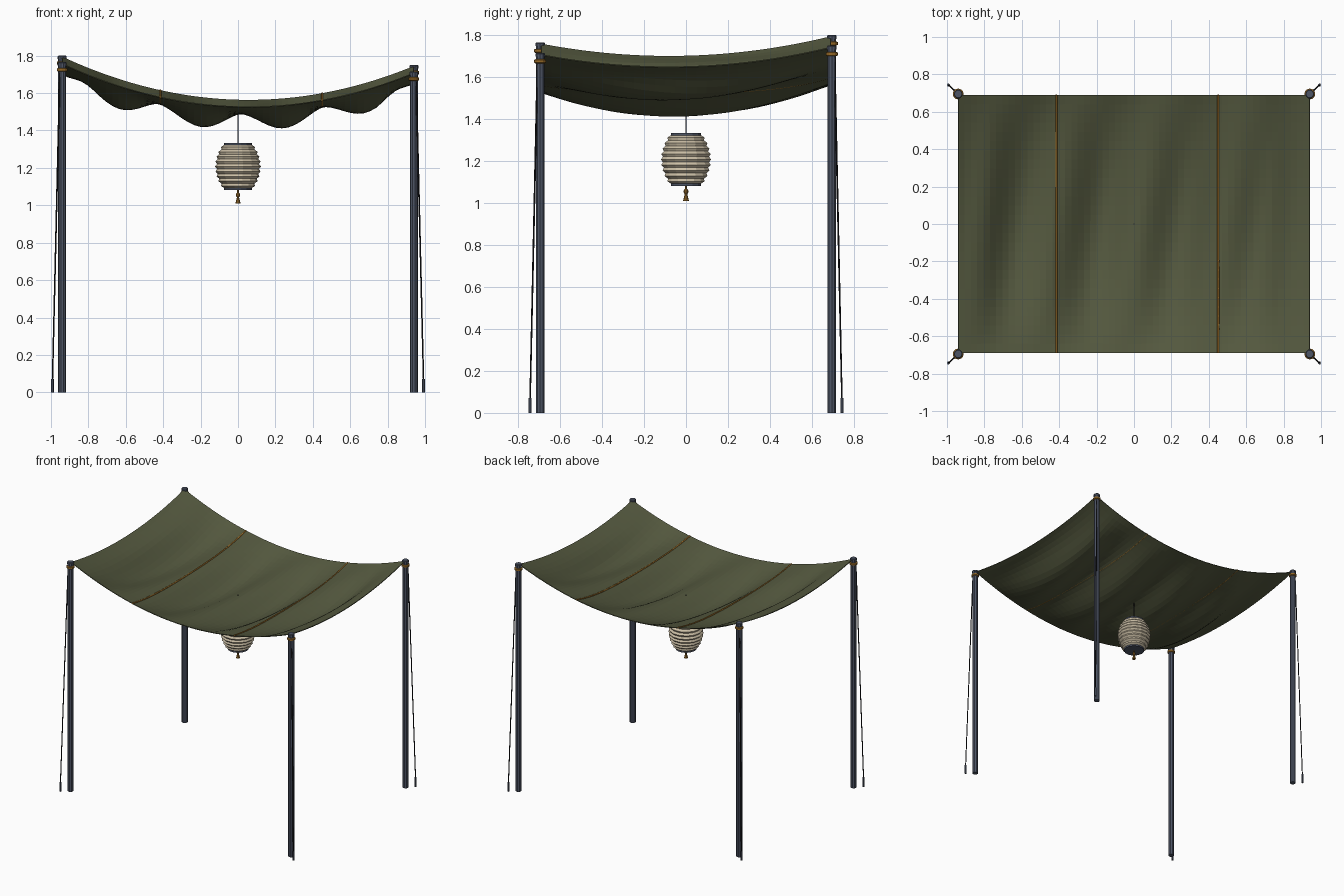
import bpy, bmesh, math
from mathutils import Vector

cube = bpy.data.objects.get("Cube")
if cube:
    bpy.data.objects.remove(cube, do_unlink=True)


def material(name, rgb):
    m = bpy.data.materials.new(name)
    m.use_nodes = True
    m.diffuse_color = (*rgb, 1)
    m.node_tree.nodes["Principled BSDF"].inputs["Base Color"].default_value = (*rgb, 1)
    return m


OLIVE = material("olive canvas", (0.09, 0.10, 0.05))
SLATE = material("slate wood", (0.075, 0.09, 0.13))
GOLD = material("golden rope", (0.30, 0.14, 0.02))
CREAM = material("cream paper", (0.60, 0.52, 0.38))
BLACK = material("black cord", (0.012, 0.012, 0.015))

HX, HY = 0.94, 0.69
TOPS = {(-1, -1): 1.765, (1, -1): 1.715, (-1, 1): 1.80, (1, 1): 1.75}


def finish(name, bm, mat):
    bmesh.ops.recalc_face_normals(bm, faces=bm.faces)
    me = bpy.data.meshes.new(name)
    bm.to_mesh(me)
    bm.free()
    me.materials.append(mat)
    ob = bpy.data.objects.new(name, me)
    bpy.context.collection.objects.link(ob)
    return ob


def lathe(name, profile, mat, centre=(0, 0), sides=10):
    """Turn (radius, height) points around a vertical axis, with closed ends."""
    bm = bmesh.new()
    rings = []
    for r, z in profile:
        rings.append([bm.verts.new((centre[0] + r * math.cos(math.tau * i / sides),
                                    centre[1] + r * math.sin(math.tau * i / sides), z))
                      for i in range(sides)])
    for a, b in zip(rings, rings[1:]):
        for i in range(sides):
            j = (i + 1) % sides
            bm.faces.new((a[i], a[j], b[j], b[i]))
    bm.faces.new(rings[0])
    bm.faces.new(rings[-1])
    return finish(name, bm, mat)


def tube(name, points, radius, mat):
    cu = bpy.data.curves.new(name, "CURVE")
    cu.dimensions = "3D"
    cu.bevel_depth = radius
    cu.bevel_resolution = 1
    cu.use_fill_caps = True
    sp = cu.splines.new("POLY")
    sp.points.add(len(points) - 1)
    for p, co in zip(sp.points, points):
        p.co = (*co, 1)
    cu.materials.append(mat)
    ob = bpy.data.objects.new(name, cu)
    bpy.context.collection.objects.link(ob)
    return ob


def canopy_height(x, y):
    """Sagging sheet between four uneven corners, with soft slanted folds."""
    u, v = x / HX, y / HY
    z = sum(t * (1 + sx * u) * (1 + sy * v) / 4 for (sx, sy), t in TOPS.items()) - 0.008
    z -= 0.205 * (1 - u * u) + 0.075 * (1 - v * v)
    fold = math.cos(math.tau * (x - 0.03 - 0.12 * y) / 0.44)
    ends = min(1, 5 * (1 - abs(u)))
    return z + (0.042 * fold - 0.02) * (1 - v * v) * ends


# Canopy
bm = bmesh.new()
bmesh.ops.create_grid(bm, x_segments=56, y_segments=28, size=1)
for vert in bm.verts:
    x, y = vert.co.x * HX, vert.co.y * HY
    vert.co = (x, y, canopy_height(x, y))
canopy = finish("canopy", bm, OLIVE)
solid = canopy.modifiers.new("thickness", "SOLIDIFY")
solid.thickness = 0.005
solid.offset = 0

# Seam ropes across the canopy
for side, x in (("right", -0.415), ("left", 0.45)):
    ys = [HY * (i / 14 - 1) for i in range(29)]
    tube(side + "_seam_rope", [(x, y, canopy_height(x, y) + 0.002) for y in ys], 0.006, GOLD)

# Posts, lashings, guy ropes and stakes
for (sx, sy), top in TOPS.items():
    tag = ("front" if sy < 0 else "back") + ("_left" if sx > 0 else "_right")
    px, py = sx * HX, sy * 0.695
    gx, gy = sx * 0.992, sy * 0.743
    lathe(tag + "_post", [(0.0215, 0), (0.0215, top - 0.018), (0.024, top - 0.018),
                          (0.024, top - 0.004), (0.02, top)], SLATE, (px, py))
    z = top - 0.04
    lathe(tag + "_lashing", [(0.022, z - 0.01), (0.029, z - 0.006),
                             (0.029, z + 0.006), (0.022, z + 0.01)], GOLD, (px, py), 12)
    tube(tag + "_guy_rope", [(px + sx * 0.012, py + sy * 0.012, z), (gx, gy, 0.06)], 0.004, BLACK)
    lathe(tag + "_stake", [(0.008, 0), (0.008, 0.07)], SLATE, (gx, gy), 6)

# Paper lantern with pleated body
ribs, low, high = 9, 1.09, 1.325
profile = []
for i in range(2 * ribs + 1):
    t = i / (2 * ribs)
    r = 0.07 + 0.043 * math.sin(math.pi * t) ** 0.8
    profile.append((r + (0.01 if i % 2 else 0), low + (high - low) * t))
lathe("lantern_body", profile, CREAM, sides=14)
for name, z in (("lantern_bottom_cap", low - 0.008), ("lantern_top_cap", high - 0.004)):
    lathe(name, [(0.074, z), (0.074, z + 0.012)], SLATE, sides=14)
tube("lantern_cord", [(0, 0, high), (0, 0, canopy_height(0, 0) + 0.006)], 0.004, BLACK)

# Tassel
lathe("lantern_tassel", [(0.004, 1.085), (0.005, 1.068), (0.011, 1.06), (0.011, 1.05),
                         (0.006, 1.042), (0.014, 1.01)], GOLD, sides=8)
